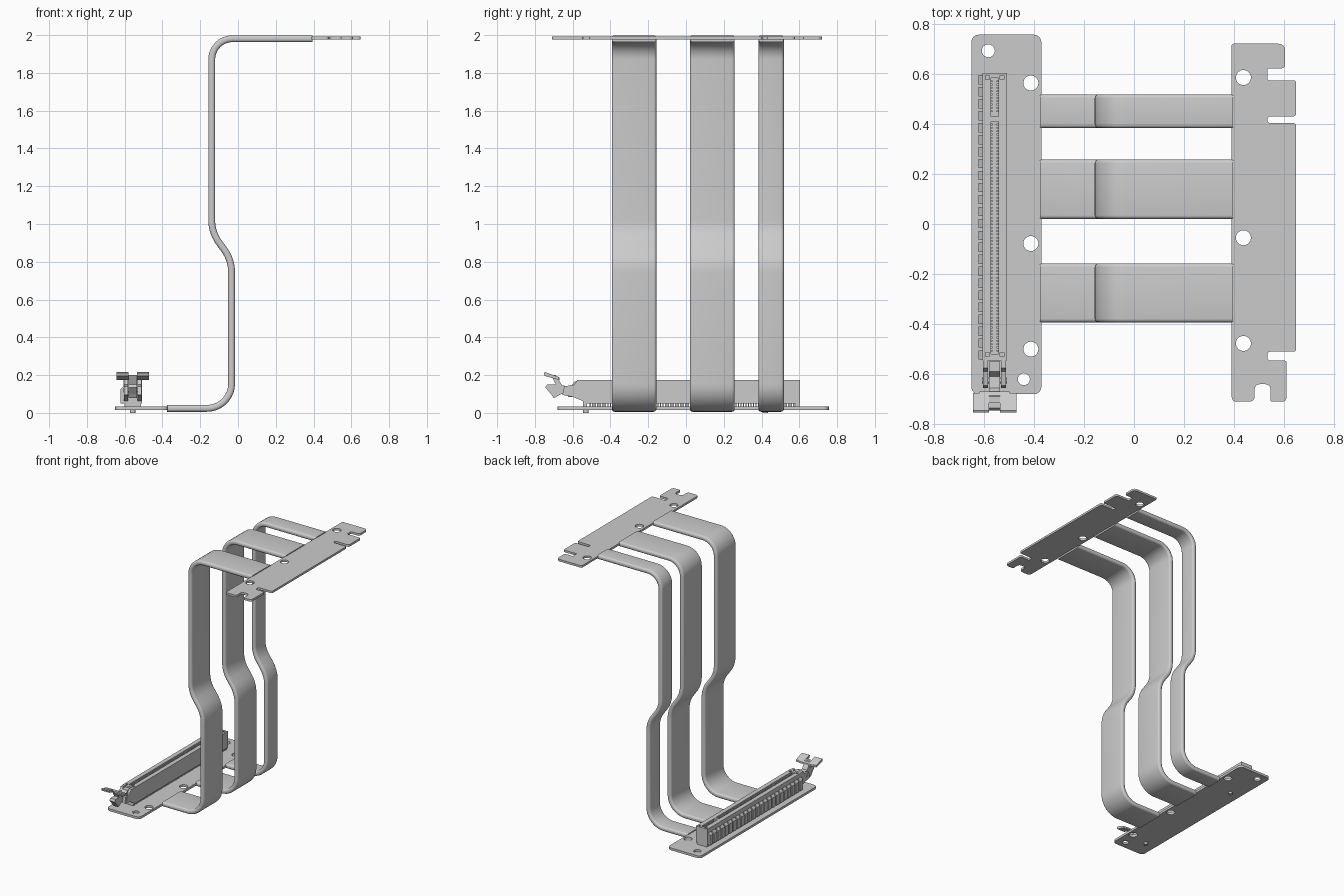
import bpy, bmesh, math
from mathutils import Vector

if "Cube" in bpy.data.objects:
    bpy.data.objects.remove(bpy.data.objects["Cube"])


def fillet(pts, closed=True, n=6):
    """Round the corners of a 2D path; each point is (x, y[, radius])."""
    out, N = [], len(pts)
    for i, q in enumerate(pts):
        p, r = Vector(q[:2]), (q[2] if len(q) > 2 else 0)
        if r == 0 or (not closed and i in (0, N - 1)):
            out.append(p)
            continue
        d1 = (Vector(pts[i - 1][:2]) - p).normalized()
        d2 = (Vector(pts[(i + 1) % N][:2]) - p).normalized()
        half = d1.angle(d2) / 2
        c = p + (d1 + d2).normalized() * (r / math.sin(half))
        t = r / math.tan(half)
        a, b = (p + d1 * t - c).normalized(), (p + d2 * t - c).normalized()
        out += [c + a.slerp(b, k / n).normalized() * r for k in range(n + 1)]
    return out


def circle(x, y, r, n=28):
    return [(x + r * math.cos(2 * math.pi * k / n), y + r * math.sin(2 * math.pi * k / n)) for k in range(n)]


def rect(x0, x1, y0, y1):
    return [(x0, y0), (x1, y0), (x1, y1), (x0, y1)]


def plate(name, loops, z0, z1):
    """Flat sheet from an outline plus hole loops."""
    cu = bpy.data.curves.new(name, 'CURVE')
    cu.dimensions, cu.fill_mode, cu.extrude = '2D', 'BOTH', (z1 - z0) / 2
    for loop in loops:
        s = cu.splines.new('POLY')
        s.points.add(len(loop) - 1)
        for p, v in zip(s.points, loop):
            p.co = (v[0], v[1], 0, 1)
        s.use_cyclic_u, s.use_smooth = True, False
    ob = bpy.data.objects.new(name, cu)
    ob.location.z = (z0 + z1) / 2
    bpy.context.collection.objects.link(ob)
    activate(ob)
    bpy.ops.object.convert(target='MESH')


def activate(ob):
    bpy.ops.object.select_all(action='DESELECT')
    bpy.context.view_layer.objects.active = ob
    ob.select_set(True)


def finish(name, bm, smooth=False):
    bmesh.ops.recalc_face_normals(bm, faces=bm.faces)
    me = bpy.data.meshes.new(name)
    bm.to_mesh(me)
    bm.free()
    ob = bpy.data.objects.new(name, me)
    bpy.context.collection.objects.link(ob)
    if smooth:
        activate(ob)
        bpy.ops.object.shade_smooth_by_angle(angle=math.radians(35))


def skin(bm, rings):
    """Join successive closed rings of points and cap both ends."""
    vs = [[bm.verts.new(p) for p in r] for r in rings]
    m = len(vs[0])
    for a, b in zip(vs, vs[1:]):
        for j in range(m):
            bm.faces.new((a[j], a[(j + 1) % m], b[(j + 1) % m], b[j]))
    bm.faces.new(vs[0])
    bm.faces.new(vs[-1])


def prism_x(bm, pts, x0, x1):
    skin(bm, [[(x, y, z) for y, z in pts] for x in (x0, x1)])


def prism_y(bm, pts, y0, y1):
    skin(bm, [[(x, y, z) for x, z in pts] for y in (y0, y1)])


def box(bm, x0, x1, y0, y1, z0, z1):
    prism_x(bm, rect(y0, y1, z0, z1), x0, x1)


# Flat ribbon cables: rounded strip swept along a bent path
path = fillet([(-0.375, 0.024), (-0.034, 0.024, 0.13), (-0.034, 0.81, 0.2), (-0.139, 0.955, 0.2),
               (-0.139, 1.981, 0.11), (0.395, 1.981)], closed=False, n=10)


def ribbon(name, y0, y1):
    h = 0.018
    prof = fillet([(y0, -h, 0.015), (y1, -h, 0.015), (y1, h, 0.015), (y0, h, 0.015)], n=4)
    rings = []
    for i, p in enumerate(path):
        t = (path[min(i + 1, len(path) - 1)] - path[max(i - 1, 0)]).normalized()
        rings.append([(p.x - t.y * v, u, p.y + t.x * v) for u, v in prof])
    bm = bmesh.new()
    skin(bm, rings)
    finish(name, bm, True)


for i, (a, b) in enumerate([(-0.393, -0.157), (0.02, 0.258), (0.383, 0.518)]):
    ribbon(f"ribbon_cable_{i + 1}", a, b)

# Lower circuit board
R = 0.03
plate("lower_board",
      [fillet([(-0.65, -0.68, R), (-0.37, -0.68, R), (-0.37, 0.756, R), (-0.65, 0.756, R)])]
      + [circle(*c) for c in [(-0.582, 0.692, 0.026), (-0.412, 0.563, 0.03), (-0.412, -0.078, 0.03),
                              (-0.412, -0.5, 0.03), (-0.44, -0.62, 0.024)]], 0.016, 0.034)

# Upper edge board with its notches
s, e = 0.012, 0.008
plate("upper_board",
      [fillet([(0.39, 0.72, e), (0.603, 0.72, 0.025), (0.603, 0.622, s), (0.533, 0.622, e), (0.533, 0.574, e),
               (0.648, 0.574, s), (0.648, 0.43, s), (0.533, 0.43, s), (0.533, 0.403, s), (0.648, 0.403, s),
               (0.648, -0.51, s), (0.533, -0.51, s), (0.533, -0.546, s), (0.61, -0.546, e), (0.61, -0.71, 0.02),
               (0.545, -0.71, e), (0.545, -0.64, 0.02), (0.482, -0.64, 0.02), (0.482, -0.71, 0.02),
               (0.39, -0.71, 0.02)])]
      + [circle(0.437, y, 0.03) for y in (0.585, -0.055, -0.477)], 1.976, 1.992)

# Slot connector body: slotted upper block on a solid base
CX = -0.557
holes = [rect(CX - 0.015, CX + 0.015, 0.43, 0.583), rect(CX - 0.015, CX + 0.015, -0.52, 0.41)]
holes += [rect(CX + x - 0.008, CX + x + 0.008, y - 0.008, y + 0.008)
          for x in (-0.029, 0.029) for y in (0.585, -0.522)]
plate("connector_body", [rect(-0.606, -0.508, -0.545, 0.603)] + holes, 0.075, 0.175)
bm = bmesh.new()
box(bm, -0.606, -0.508, -0.545, 0.603, 0.05, 0.075)
finish("connector_base", bm)

# Stand-off feet and locating pegs
bm = bmesh.new()
for y in (-0.535, 0.42, 0.59):
    box(bm, -0.6, -0.514, y - 0.01, y + 0.01, 0.034, 0.05)
for y in (-0.53, 0.42):
    peg = circle(CX, y, 0.014, 16)
    skin(bm, [[(p[0], p[1], z) for p in peg] for z in (0.0, 0.03)])
finish("connector_feet", bm)

# Ribs along the outer side of the connector
bm = bmesh.new()
rib = [(-0.604, 0.05), (-0.622, 0.05), (-0.622, 0.125), (-0.604, 0.145)]
for i in range(24):
    y = -0.542 + i * 0.0478
    prism_y(bm, rib, y, y + 0.037)
finish("connector_ribs", bm)

# Spring contacts inside the slot and solder pins under it
bm = bmesh.new()
pins = bmesh.new()
for i in range(82):
    y = -0.51 + i * 0.0133
    if 0.4 < y < 0.435:
        continue
    for side in (-1, 1):
        a, b = sorted((CX + side * 0.008, CX + side * 0.016))
        box(bm, a, b, y, y + 0.0065, 0.075, 0.165)
        a, b = sorted((CX + side * 0.028, CX + side * 0.04))
        box(pins, a, b, y, y + 0.0065, 0.03, 0.052)
finish("slot_contacts", bm)
finish("solder_pins", pins)

# Latch housing: two cheeks, a floor and an end block
bm = bmesh.new()
cheek = [(-0.54, 0.06), (-0.54, 0.174), (-0.575, 0.174), (-0.59, 0.15), (-0.645, 0.14), (-0.655, 0.095), (-0.6, 0.085)]
for x in (CX - 0.046, CX + 0.026):
    prism_x(bm, cheek, x, x + 0.02)
box(bm, CX - 0.03, CX + 0.03, -0.625, -0.54, 0.085, 0.1)
finish("latch_housing", bm)

# Latch lever: nose, rising arm and pivot pin
bm = bmesh.new()
arm = [(-0.55, 0.11), (-0.55, 0.165), (-0.59, 0.165), (-0.61, 0.14), (-0.655, 0.145), (-0.69, 0.2),
       (-0.715, 0.2), (-0.69, 0.15), (-0.735, 0.15), (-0.745, 0.135), (-0.715, 0.1), (-0.7, 0.078), (-0.66, 0.1)]
prism_x(bm, arm, CX - 0.022, CX + 0.022)
pivot = circle(-0.625, 0.12, 0.012, 16)
prism_x(bm, pivot, CX - 0.05, CX + 0.05)
finish("latch_lever", bm)

# Finger wings at the tip of the lever
bm = bmesh.new()
wing = [(-0.675, 0.175), (-0.675, 0.19), (-0.745, 0.216), (-0.753, 0.212), (-0.748, 0.196), (-0.7, 0.182)]
for side in (-1, 1):
    a, b = sorted((CX + side * 0.022, CX + side * 0.087))
    prism_x(bm, wing, a, b)
prism_x(bm, [(-0.67, 0.175), (-0.67, 0.188), (-0.705, 0.2), (-0.705, 0.185)], CX - 0.06, CX + 0.06)
finish("latch_wings", bm)
